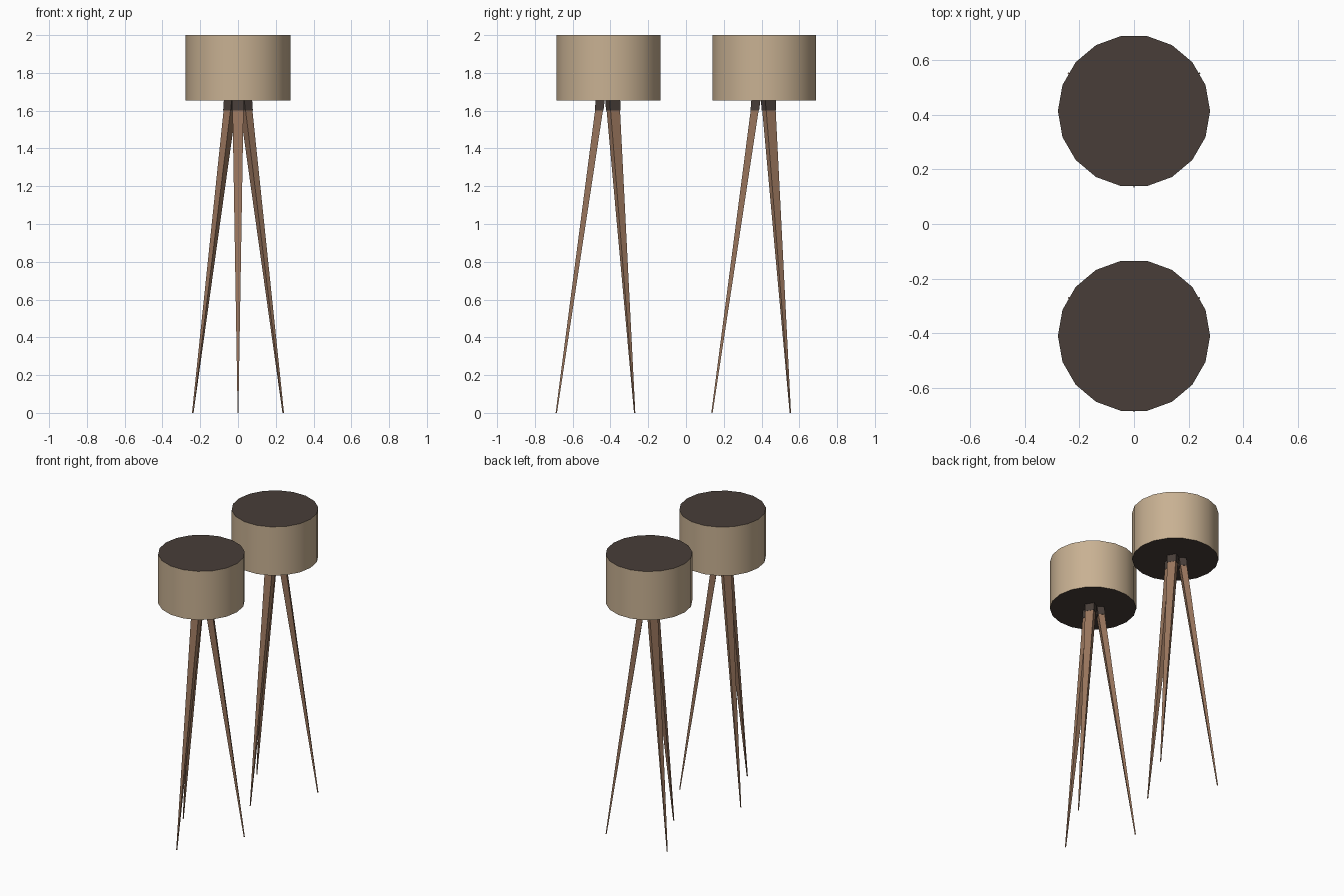
import bpy, bmesh, math
from mathutils import Matrix

if "Cube" in bpy.data.objects:
    bpy.data.objects.remove(bpy.data.objects["Cube"])


def material(name, rgb):
    m = bpy.data.materials.new(name)
    m.diffuse_color = (*rgb, 1)
    m.use_nodes = True
    m.node_tree.nodes["Principled BSDF"].inputs["Base Color"].default_value = m.diffuse_color
    return m


FABRIC = material("tan_fabric", (0.58, 0.44, 0.29))
WOOD = material("brown_wood", (0.32, 0.18, 0.11))
DARK = material("dark_brown", (0.065, 0.048, 0.040))


def add_object(name, bm, mats):
    bmesh.ops.recalc_face_normals(bm, faces=bm.faces[:])
    me = bpy.data.meshes.new(name)
    bm.to_mesh(me)
    bm.free()
    for m in mats:
        me.materials.append(m)
    ob = bpy.data.objects.new(name, me)
    bpy.context.collection.objects.link(ob)
    return ob


def shade(name, y):
    # 18-sided drum, fabric wall with dark ends, corners on the x axis
    bm = bmesh.new()
    n, r = 18, 0.279
    low, high = ([bm.verts.new((r * math.cos(math.tau * i / n),
                                y + r * math.sin(math.tau * i / n), z))
                  for i in range(n)] for z in (1.655, 2.0))
    for ring in (low, high):
        bm.faces.new(ring).material_index = 1
    for i in range(n):
        j = (i + 1) % n
        bm.faces.new((low[i], low[j], high[j], high[i])).smooth = True
    for e in bm.edges:
        e.smooth = all(f.smooth for f in e.link_faces)
    add_object(name, bm, [FABRIC, DARK])


def tapered_bar(name, y, angle, sections, mat):
    # sections: (z, inner radius, outer radius, half width)
    bm = bmesh.new()
    a, b = [[bm.verts.new(p) for p in
             ((r0, -w, z), (r1, -w, z), (r1, w, z), (r0, w, z))]
            for z, r0, r1, w in sections]
    bm.faces.new(a)
    bm.faces.new(b)
    for i in range(4):
        j = (i + 1) % 4
        bm.faces.new((a[i], a[j], b[j], b[i]))
    bm.transform(Matrix.Translation((0, y, 0)) @ Matrix.Rotation(math.radians(angle), 4, 'Z'))
    add_object(name, bm, [mat])


# Two matching tripod lamps
for lamp, y in (("front_lamp", -0.41), ("back_lamp", 0.414)):
    shade(lamp + "_shade", y)
    for part, angle in (("front", -90), ("right", 30), ("left", 150)):
        tapered_bar(f"{lamp}_{part}_leg", y, angle,
                    [(0, 0.273, 0.280, 0.002), (1.605, 0.029, 0.071, 0.029)], WOOD)
        tapered_bar(f"{lamp}_{part}_leg_bracket", y, angle,
                    [(1.60, 0.027, 0.073, 0.031), (1.657, 0.020, 0.068, 0.032)], DARK)
